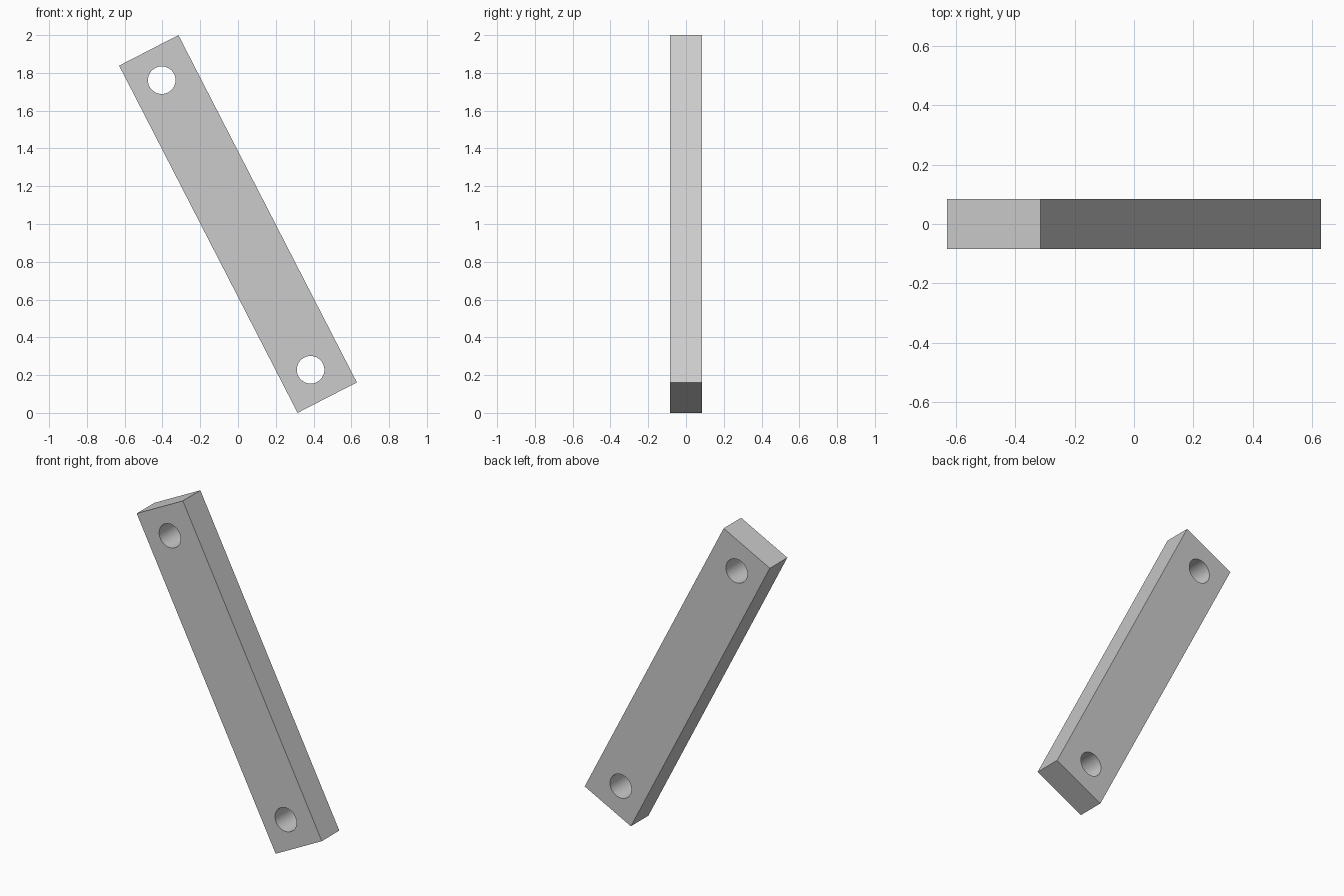
import bpy
from math import radians
from mathutils import Matrix, Vector

LENGTH, WIDTH, DEPTH = 2.067, 0.353, 0.17
HOLE_RADIUS, HOLE_OFFSET, HOLE_SIDE = 0.073, 0.862, -0.011
TILT = radians(-27.2)

cube = bpy.data.objects.get("Cube")
if cube:
    bpy.data.objects.remove(cube, do_unlink=True)

# Single plain grey finish
grey = bpy.data.materials.new("plain grey")
grey.use_nodes = True
colour = (0.6, 0.6, 0.6, 1)
grey.diffuse_color = colour
grey.node_tree.nodes["Principled BSDF"].inputs["Base Color"].default_value = colour

# Flat rectangular bar, built upright
bpy.ops.mesh.primitive_cube_add(size=1)
bar = bpy.context.object
bar.name = "link_bar"
bar.data.transform(Matrix.Diagonal((WIDTH, DEPTH, LENGTH, 1)))
bar.data.materials.append(grey)


def drill(height):
    """Cut a round hole through the bar from front to back."""
    bpy.ops.mesh.primitive_cylinder_add(
        vertices=48, radius=HOLE_RADIUS, depth=DEPTH * 2,
        location=(HOLE_SIDE, 0, height), rotation=(radians(90), 0, 0))
    cutter = bpy.context.object
    cutter.name = "hole_cutter"
    cutter.hide_render = True
    cutter.data.materials.append(grey)
    cut = bar.modifiers.new("hole", 'BOOLEAN')
    cut.operation = 'DIFFERENCE'
    cut.solver = 'EXACT'
    cut.object = cutter
    bpy.context.view_layer.objects.active = bar
    bpy.ops.object.modifier_apply(modifier=cut.name)
    bpy.data.objects.remove(cutter, do_unlink=True)


# A pin hole near each end
for end in (-1, 1):
    drill(end * HOLE_OFFSET)

# Smooth hole walls with crisp rims
bpy.ops.object.select_all(action='DESELECT')
bar.select_set(True)
bpy.context.view_layer.objects.active = bar
bpy.ops.object.shade_smooth_by_angle(angle=radians(30))

# Lean the bar and rest its lowest corner on the ground
bar.data.transform(Matrix.Rotation(TILT, 4, 'Y'))
lowest = min(v.co.z for v in bar.data.vertices)
bar.data.transform(Matrix.Translation(Vector((0, 0, -lowest))))
